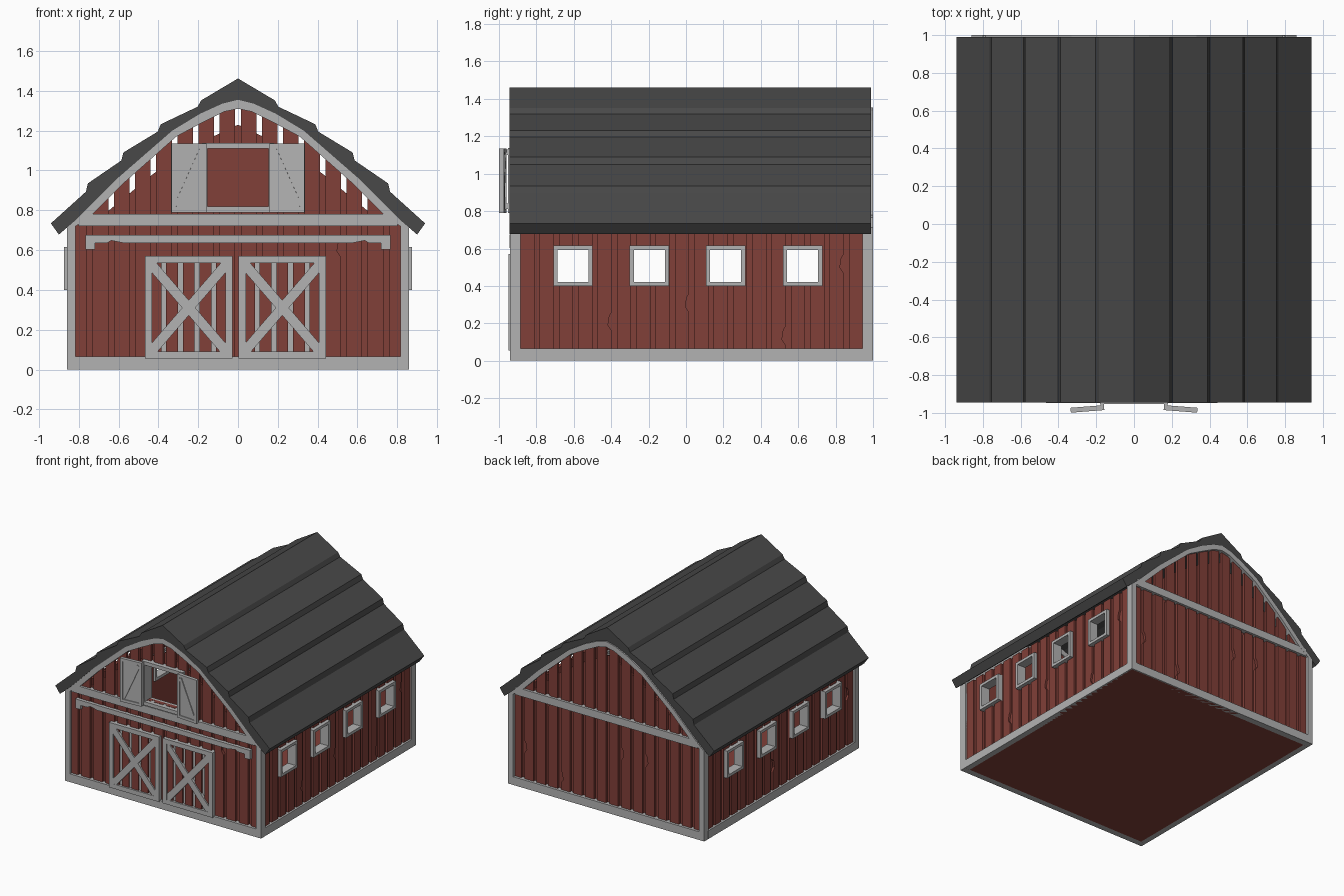
import bpy, bmesh, math, random
from mathutils import Matrix

if "Cube" in bpy.data.objects:
    bpy.data.objects.remove(bpy.data.objects["Cube"])
random.seed(4)


def mat(name, c):
    m = bpy.data.materials.new(name)
    m.diffuse_color = (*c, 1)
    m.use_nodes = True
    m.node_tree.nodes["Principled BSDF"].inputs["Base Color"].default_value = m.diffuse_color
    return m


RED = mat("barn_red", (0.22, 0.05, 0.04))
DARK = mat("roof_dark", (0.065, 0.065, 0.065))
TRIM = mat("trim_grey", (0.45, 0.45, 0.45))


def build(name, solids, material, matrix=None):
    """Solids are (outline, axis, d0, d1): a 2D outline extruded along x or y."""
    bm = bmesh.new()
    for pts, axis, a, b in solids:
        rings = [[bm.verts.new((u, d, v) if axis == 'Y' else (d, u, v)) for u, v in pts] for d in (a, b)]
        n = len(pts)
        bm.faces.new(rings[0])
        bm.faces.new(rings[1][::-1])
        for i in range(n):
            j = (i + 1) % n
            bm.faces.new((rings[0][i], rings[1][i], rings[1][j], rings[0][j]))
    bmesh.ops.recalc_face_normals(bm, faces=bm.faces)
    if matrix:
        bm.transform(matrix)
        bmesh.ops.recalc_face_normals(bm, faces=bm.faces)
    me = bpy.data.meshes.new(name)
    bm.to_mesh(me)
    bm.free()
    ob = bpy.data.objects.new(name, me)
    me.materials.append(material)
    bpy.context.collection.objects.link(ob)
    return ob


def rect(u0, u1, v0, v1):
    return [(u0, v0), (u1, v0), (u1, v1), (u0, v1)]


def ring(u0, u1, v0, v1, w, axis, a, b):
    return [(r, axis, a, b) for r in (rect(u0, u0 + w, v0, v1), rect(u1 - w, u1, v0, v1),
            rect(u0 + w, u1 - w, v0, v0 + w), rect(u0 + w, u1 - w, v1 - w, v1))]


def bar(p, q, w):
    dx, dy = q[0] - p[0], q[1] - p[1]
    l = math.hypot(dx, dy)
    nx, ny = -dy / l * w / 2, dx / l * w / 2
    return [(p[0] + nx, p[1] + ny), (p[0] - nx, p[1] - ny), (q[0] - nx, q[1] - ny), (q[0] + nx, q[1] + ny)]


def height(profile):
    """Height of a symmetric gable profile at u."""
    def f(u):
        u = abs(u)
        for (x0, z0), (x1, z1) in zip(profile, profile[1:]):
            if u <= x1:
                return z0 + (z1 - z0) * (u - x0) / (x1 - x0)
        return profile[-1][1]
    return f


def strips(spans, z0, top, holes, axis, a, b, chips=0.0):
    """Vertical wall strips under a top line, cut around rectangular holes."""
    out = []
    for u0, u1 in spans:
        cuts = sorted({u0, u1, *[c for h in holes for c in h[:2] if u0 < c < u1]})
        for s, e in zip(cuts, cuts[1:]):
            m = (s + e) / 2
            hole = next((h for h in holes if h[0] < m < h[1]), None)
            if hole:
                out.append((rect(s, e, z0, hole[2]), axis, a, b))
                out.append(([(s, hole[3]), (e, hole[3]), (e, top(e)), (s, top(s))], axis, a, b))
            else:
                pts = [(s, z0), (e, z0)]
                if len(cuts) == 2 and random.random() < chips:
                    c = random.uniform(z0 + 0.08, min(top(s), top(e)) - 0.08)
                    pts += [(e, c - 0.05), (e - 0.02, c - 0.02), (e - 0.012, c + 0.03), (e, c + 0.05)]
                out.append((pts + [(e, top(e)), (s, top(s))], axis, a, b))
    return out


def boards(lo, hi, n, gap):
    p = (hi - lo) / n
    return [(lo + i * p + gap / 2, lo + (i + 1) * p - gap / 2) for i in range(n)]


def mirrored(half):
    return [(-x, z) for x, z in half[:0:-1]] + half


# Gable profiles
outer = [(0, 1.355), (0.08, 1.335), (0.19, 1.285), (0.33, 1.2), (0.6, 0.965), (0.81, 0.755)]
inner = [(0, 1.31), (0.07, 1.295), (0.18, 1.24), (0.31, 1.17), (0.57, 0.94), (0.74, 0.77)]
mid = height([(x, z - 0.015) for x, z in outer] + [(0.86, 0.7)])
low = height([(0, 1.23), (0.21, 1.13), (0.43, 0.98), (0.72, 0.74), (0.86, 0.7)])

# Stepped roof
steps = [(0, 1.462), (0.185, 1.352), (0.203, 1.32), (0.388, 1.232), (0.403, 1.195), (0.576, 1.09),
         (0.586, 1.05), (0.754, 0.935), (0.764, 0.893), (0.94, 0.734), (0.9, 0.678)]
build("roof", [(mirrored(steps) + mirrored(outer)[::-1], 'Y', -0.945, 0.99)], DARK)

# Floor
build("floor", [(rect(-0.85, 0.85, 0, 0.02), 'Y', -0.93, 0.99)], RED)

# Gable walls and their trim
hatch = (-0.155, 0.155, 0.82, 1.11)
plank_spans = boards(-0.85, 0.85, 16, 0.028)
full = [(-0.85 + i * 0.085, -0.85 + (i + 1) * 0.085) for i in range(20)]
for name, trim_y, s, holes in (("front", -0.94, 1, [hatch]), ("back", 1.0, -1, [])):
    y = lambda d: trim_y + s * d
    build(name + "_wall", strips(full, 0.01, low, holes, 'Y', y(0.04), y(0.055)), RED)
    build(name + "_boards", strips(plank_spans, 0.03, mid, holes, 'Y', y(0.02), y(0.04), 0.3), RED)
    pieces = [(rect(-0.86, 0.86, 0, 0.065), 'Y', y(0), y(0.05)),
              (rect(-0.8, 0.8, 0.72, 0.78), 'Y', y(0.001), y(0.045)),
              (mirrored(outer) + mirrored(inner)[::-1], 'Y', y(0), y(0.05))]
    for k in (-1, 1):
        pieces.append(([(k * 0.86, 0.065), (k * 0.815, 0.065), (k * 0.815, 0.72), (k * 0.735, 0.775),
                        (k * 0.81, 0.757), (k * 0.86, 0.712)], 'Y', y(0), y(0.05)))
    build(name + "_trim", pieces, TRIM)

# Side walls with four windows each
windows = [(c - 0.085, c + 0.085, 0.42, 0.595) for c in (-0.604, -0.196, 0.212, 0.624)]
flat = lambda u: 0.712
for name, k in (("left", -1), ("right", 1)):
    build(name + "_wall", strips([(-0.92, 0.98)], 0.01, flat, windows, 'X', k * 0.815, k * 0.83), RED)
    build(name + "_boards", strips(boards(-0.9, 0.96, 18, 0.028), 0.03, flat, windows,
                                   'X', k * 0.83, k * 0.845, 0.3), RED)
    build(name + "_trim", [(rect(-0.889, 0.949, 0, 0.065), 'X', k * 0.815, k * 0.86),
                           (rect(-0.89, -0.885, 0.065, 0.71), 'X', k * 0.815, k * 0.86),
                           (rect(0.945, 0.95, 0.065, 0.71), 'X', k * 0.815, k * 0.86)], TRIM)
    frames = []
    for u0, u1, v0, v1 in windows:
        frames += ring(u0 - 0.02, u1 + 0.02, v0 - 0.02, v1 + 0.02, 0.022, 'X', k * 0.8, k * 0.873)
    build(name + "_window_frames", frames, TRIM)

# Sliding barn doors with cross braces
for name, x0, x1 in (("left", -0.467, -0.028), ("right", 0.003, 0.442)):
    z0, z1 = 0.055, 0.57
    a, b, c, d = x0 + 0.03, x1 - 0.03, z0 + 0.035, z1 - 0.04
    solids = [(rect(x0, x1, z0, z1), 'Y', -0.926, -0.9)] + ring(x0, x1, z0, z1, 0.036, 'Y', -0.948, -0.925)
    solids += [(bar((a, c), (b, d), 0.05), 'Y', -0.947, -0.925), (bar((a, d), (b, c), 0.05), 'Y', -0.9465, -0.925)]
    build(name + "_door_frame", solids, TRIM)
    build(name + "_door_planks", [(rect(s, e, z0 + 0.01, z1 - 0.01), 'Y', -0.936, -0.925)
                                  for s, e in boards(x0 + 0.01, x1 - 0.01, 5, 0.024)], RED)

# Door rail with end brackets
rail = [(-0.765, 0.675), (-0.765, 0.602), (-0.718, 0.602), (-0.718, 0.635), (-0.66, 0.635), (-0.635, 0.648),
        (-0.57, 0.635)]
build("door_rail", [(rail + [(-u, v) for u, v in rail[::-1]], 'Y', -0.945, -0.915)], TRIM)

# Loft hatch frame and open shutters
build("hatch_frame", ring(-0.18, 0.18, 0.79, 1.137, 0.028, 'Y', -0.952, -0.86), TRIM)
for name, k in (("left", -1), ("right", 1)):
    sh = ring(0, 0.178, 0.79, 1.135, 0.022, 'Y', -0.013, 0.013)
    sh += [(rect(0.01, 0.168, 0.8, 1.125), 'Y', -0.006, 0.006),
           (bar((0.025, 1.105), (0.153, 0.82), 0.024), 'Y', -0.012, 0.012)]
    m = Matrix.Translation((k * 0.158, -0.972, 0)) @ Matrix.Diagonal((k, 1, 1, 1)) @ Matrix.Rotation(math.radians(-4.5), 4, 'Z')
    build(name + "_shutter", sh, TRIM, m)
    build(name + "_shutter_hinges", [(rect(k * 0.158, k * 0.178, v, v + 0.03), 'Y', -0.968, -0.95)
                                     for v in (0.81, 1.1)], TRIM)
